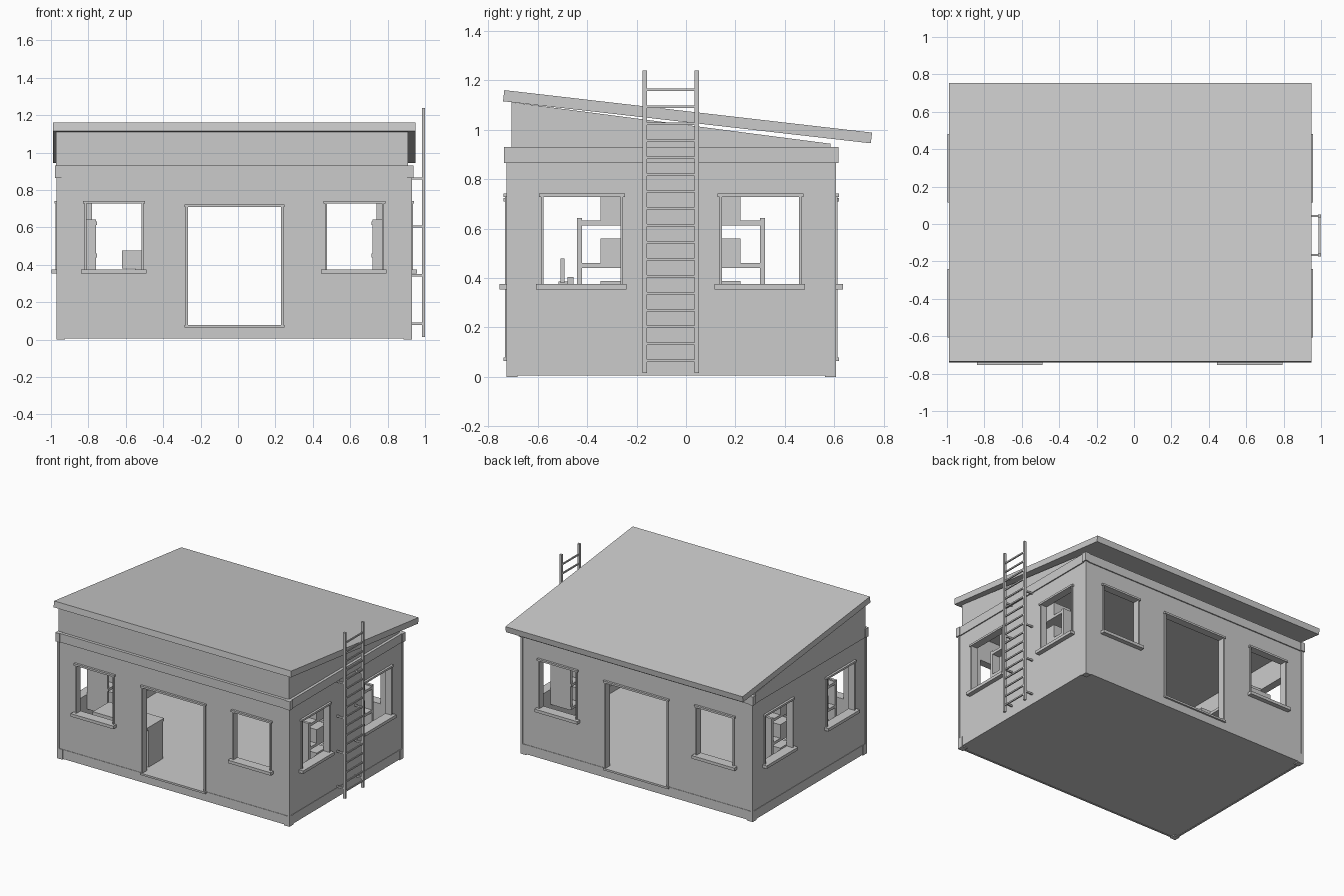
import bpy, bmesh

if "Cube" in bpy.data.objects:
    bpy.data.objects.remove(bpy.data.objects["Cube"])

grey = bpy.data.materials.new("plain grey")
grey.diffuse_color = (0.6, 0.6, 0.6, 1)
grey.use_nodes = True
grey.node_tree.nodes["Principled BSDF"].inputs["Base Color"].default_value = grey.diffuse_color


def mesh_object(name, bm, helper=False):
    bmesh.ops.recalc_face_normals(bm, faces=bm.faces)
    me = bpy.data.meshes.new(name)
    bm.to_mesh(me)
    bm.free()
    ob = bpy.data.objects.new(name, me)
    bpy.context.collection.objects.link(ob)
    me.materials.append(grey)
    if helper:
        ob.hide_render = True
        ob.hide_viewport = True
    return ob


def boxes(name, ranges, helper=False):
    """One object from boxes given as (x0, x1, y0, y1, z0, z1)."""
    bm = bmesh.new()
    for x0, x1, y0, y1, z0, z1 in ranges:
        vs = bmesh.ops.create_cube(bm, size=1)["verts"]
        for v in vs:
            v.co = (x1 if v.co.x > 0 else x0,
                    y1 if v.co.y > 0 else y0,
                    z1 if v.co.z > 0 else z0)
    return mesh_object(name, bm, helper)


def prism(name, profile, x0, x1):
    """Extrude a (y, z) profile along x."""
    bm = bmesh.new()
    f = bm.faces.new([bm.verts.new((x0, y, z)) for y, z in profile])
    ext = bmesh.ops.extrude_face_region(bm, geom=[f])
    for v in ext["geom"]:
        if isinstance(v, bmesh.types.BMVert):
            v.co.x = x1
    return mesh_object(name, bm)


# Wall faces and openings
X0, X1, Y0, Y1 = -0.965, 0.925, -0.722, 0.602
T = 0.04
FLOOR = 0.078
SILL, HEAD = 0.375, 0.728
front_windows = [(-0.81, -0.515), (0.475, 0.77)]
side_windows = [(-0.577, -0.265), (0.145, 0.457)]
door = (-0.268, 0.23)
DOOR_TOP = 0.71

# Hollow wall shell with cut openings
walls = boxes("walls", [(X0, X1, Y0, Y1, 0.008, 0.928)])
room = boxes("room_cutter",
             [(X0 + T, X1 - T, Y0 + T, Y1 - T, FLOOR, 0.9)], True)
cut_y = boxes("front_back_cutter",
              [(a, b, -1, 1, SILL, HEAD) for a, b in front_windows]
              + [(*door, -1, 1, FLOOR, DOOR_TOP)], True)
cut_x = boxes("side_cutter",
              [(-1.2, 1.2, a, b, SILL, HEAD) for a, b in side_windows], True)
for cutter in (room, cut_y, cut_x):
    m = walls.modifiers.new(cutter.name, "BOOLEAN")
    m.operation = "DIFFERENCE"
    m.solver = "EXACT"
    m.object = cutter

# Sloped upper wall and roof slab
prism("upper_wall", [(-0.705, 0.92), (0.585, 0.92), (0.585, 0.943), (-0.705, 1.111)],
      -0.973, 0.91)
prism("roof", [(-0.74, 1.115), (0.747, 0.945), (0.753, 0.988), (-0.735, 1.16)],
      -0.99, 0.95)


# Trim around openings, placed on any of the four walls
def on_wall(side, u0, u1, out, inn, z0, z1):
    """u runs along the wall, out and inn are depths from its outer face."""
    if side == "front":
        return (u0, u1, Y0 - out, Y0 + inn, z0, z1)
    if side == "back":
        return (u0, u1, Y1 - inn, Y1 + out, z0, z1)
    if side == "left":
        return (X0 - out, X0 + inn, u0, u1, z0, z1)
    return (X1 - inn, X1 + out, u0, u1, z0, z1)


def window_trim(side, a, b):
    return [on_wall(side, a - 0.01, a, 0.01, 0.02, SILL, HEAD),
            on_wall(side, b, b + 0.01, 0.01, 0.02, SILL, HEAD),
            on_wall(side, a - 0.018, b + 0.018, 0.016, 0.02, HEAD, HEAD + 0.014),
            on_wall(side, a - 0.03, b + 0.025, 0.033, 0.02, SILL - 0.022, SILL)]


for side in ("front", "back", "left", "right"):
    spans = front_windows if side in ("front", "back") else side_windows
    for i, (a, b) in enumerate(spans):
        boxes(f"{side}_window_frame_{i + 1}", window_trim(side, a, b))
    if side in ("front", "back"):
        a, b = door
        boxes(f"{side}_door_frame", [
            on_wall(side, a - 0.012, a, 0.01, 0.02, FLOOR, DOOR_TOP),
            on_wall(side, b, b + 0.012, 0.01, 0.02, FLOOR, DOOR_TOP),
            on_wall(side, a - 0.018, b + 0.018, 0.016, 0.02, DOOR_TOP, DOOR_TOP + 0.014),
            on_wall(side, a - 0.018, b + 0.018, 0.016, 0.02, FLOOR - 0.014, FLOOR)])

# Corner feet, slim corner posts and corner caps
feet, posts, caps = [], [], []
for x, sx in ((X0, 1), (X1, -1)):
    for y, sy in ((Y0, 1), (Y1, -1)):
        def corner(out, size, z0, z1):
            xs = sorted((x - sx * out, x + sx * size))
            ys = sorted((y - sy * out, y + sy * size))
            return (*xs, *ys, z0, z1)
        feet.append(corner(0.005, 0.04, 0, 0.075))
        posts.append(corner(0.005, 0.012, 0.075, 0.865))
        caps.append(corner(0.014, 0.022, 0.865, 0.93))
boxes("corner_feet", feet)
boxes("corner_posts", posts)
boxes("corner_caps", caps)

# Skirting and top band between the corners
skirt, band = [], []
for side in ("front", "back", "left", "right"):
    lo, hi = (X0, X1) if side in ("front", "back") else (Y0, Y1)
    skirt.append(on_wall(side, lo + 0.04, hi - 0.04, 0.003, 0.01, 0.006, 0.075))
    band.append(on_wall(side, lo + 0.022, hi - 0.022, 0.008, 0.01, 0.865, 0.93))
boxes("skirting", skirt)
boxes("top_band", band)

# Ladder on the right wall
rails = [(-0.175, -0.158), (0.035, 0.052)]
boxes("ladder_rails", [(0.983, 1.0, a, b, 0.015, 1.24) for a, b in rails])
boxes("ladder_rungs", [(0.987, 0.996, -0.16, 0.037, z - 0.005, z + 0.005)
                       for z in (0.065 + 0.0685 * i for i in range(17))])
boxes("ladder_brackets", [(0.92, 0.985, a + 0.003, b - 0.003, z - 0.006, z + 0.006)
                          for a, b in rails for z in (0.085, 0.345, 0.605, 0.862)])

# Wall shelves with storage boxes at both ends of the room
for name, wall, s in (("left", X0 + T, 1), ("right", X1 - T, -1)):
    def deep(d, *rest):
        return (*sorted((wall, wall + s * d)), *rest)
    boxes(f"{name}_shelf_unit",
          [deep(0.165, y, y + 0.02, 0.265, 0.642) for y in (-0.44, 0.3)]
          + [deep(0.172, -0.44, 0.32, z, z + 0.02) for z in (0.27, 0.44, 0.613)])
    boxes(f"{name}_storage_boxes",
          [deep(0.145, y, y + 0.12, z, z + 0.1)
           for y in (-0.345, 0.1) for z in (0.287, 0.46, 0.633)])

# Desk with screen and keyboard near the front wall
boxes("desk", [(-0.74, -0.29, -0.64, -0.45, 0.35, 0.372),
               (-0.74, -0.72, -0.63, -0.46, FLOOR, 0.35),
               (-0.42, -0.29, -0.63, -0.46, FLOOR, 0.35)])
boxes("screen", [(-0.62, -0.42, -0.508, -0.492, 0.38, 0.478),
                 (-0.55, -0.49, -0.515, -0.48, 0.372, 0.385)])
boxes("desk_items", [(-0.5, -0.44, -0.48, -0.455, 0.372, 0.405)])
